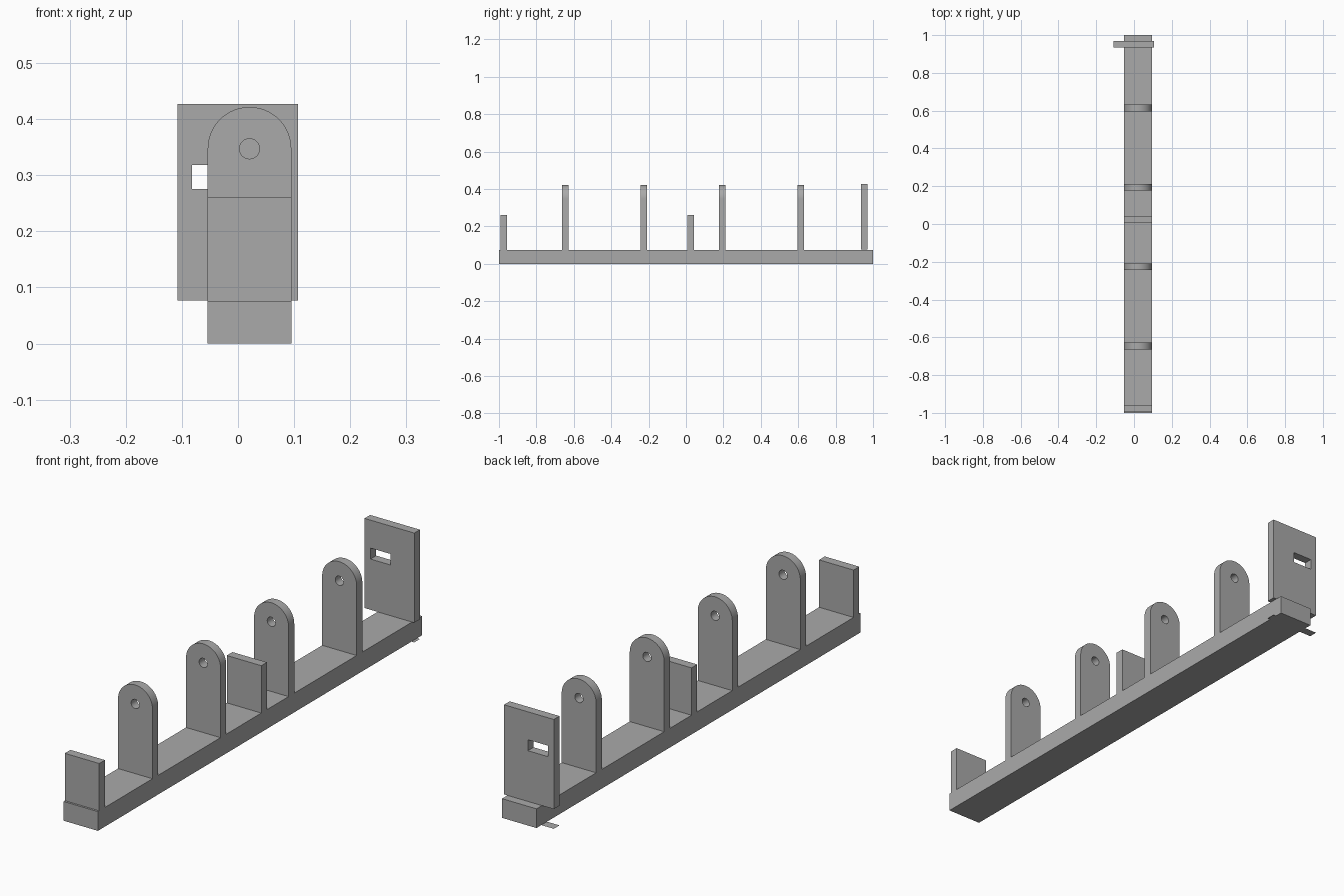
import bpy, bmesh, math

if "Cube" in bpy.data.objects:
    bpy.data.objects.remove(bpy.data.objects["Cube"])

grey = bpy.data.materials.new("plain grey")
grey.diffuse_color = (0.4, 0.4, 0.4, 1)
grey.use_nodes = True
grey.node_tree.nodes["Principled BSDF"].inputs["Base Color"].default_value = grey.diffuse_color

X0, X1 = -0.054, 0.095          # rail sides
XC, R = (X0 + X1) / 2, (X1 - X0) / 2
RAIL_TOP, T = 0.075, 0.035      # rail height, plate thickness


def finish(name, bm):
    bmesh.ops.recalc_face_normals(bm, faces=bm.faces)
    me = bpy.data.meshes.new(name)
    bm.to_mesh(me)
    bm.free()
    me.materials.append(grey)
    ob = bpy.data.objects.new(name, me)
    bpy.context.collection.objects.link(ob)
    return ob


def box(name, x0, x1, y0, y1, z0, z1):
    bm = bmesh.new()
    bmesh.ops.create_cube(bm, size=1)
    for v in bm.verts:
        v.co = ((x0 + x1) / 2 + v.co.x * (x1 - x0),
                (y0 + y1) / 2 + v.co.y * (y1 - y0),
                (z0 + z1) / 2 + v.co.z * (z1 - z0))
    return finish(name, bm)


def holed_plate(name, outer, inner, y0, y1):
    """Extrude an x-z outline with one opening along y."""
    bm = bmesh.new()
    edges = []
    for loop in (outer, inner):
        vs = [bm.verts.new((x, y0, z)) for x, z in loop]
        edges += [bm.edges.new((vs[i - 1], vs[i])) for i in range(len(vs))]
    bmesh.ops.triangle_fill(bm, edges=edges, use_beauty=True)
    ext = bmesh.ops.extrude_face_region(bm, geom=bm.faces[:], use_keep_orig=True)
    moved = [g for g in ext["geom"] if isinstance(g, bmesh.types.BMVert)]
    bmesh.ops.translate(bm, verts=moved, vec=(0, y1 - y0, 0))
    return finish(name, bm)


def rect(x0, x1, z0, z1):
    return [(x0, z0), (x1, z0), (x1, z1), (x0, z1)]


def arc(r, z, a0, a1, n):
    return [(XC + r * math.cos(a0 + (a1 - a0) * i / n),
             z + r * math.sin(a0 + (a1 - a0) * i / n)) for i in range(n + 1)]


# Long base rail
box("base_rail", X0, X1, -1, 1, 0, RAIL_TOP)

# Short square posts
for i, y in enumerate((-0.992, 0.008)):
    box(f"short_post_{i + 1}", X0, X1, y, y + T, RAIL_TOP, 0.26)

# Round-topped brackets with a pin hole
HOLE_Z = 0.347
outline = [(X0, RAIL_TOP), (X1, RAIL_TOP)] + arc(R, HOLE_Z, 0, math.pi, 32)
hole = arc(0.018, HOLE_Z, 0, 2 * math.pi, 24)[:-1]
for i in range(4):
    y = -0.646 + 0.42 * i
    ob = holed_plate(f"round_bracket_{i + 1}", outline, hole, y - T / 2, y + T / 2)
    bpy.context.view_layer.objects.active = ob
    ob.select_set(True)
    bpy.ops.object.shade_smooth_by_angle(angle=math.radians(30))
    ob.select_set(False)

# Wide end panel with a slot
holed_plate("end_panel", rect(-0.108, 0.107, 0.077, 0.427),
            rect(-0.082, 0.004, 0.275, 0.318), 0.935, 0.97)

# Paper-thin sheet under the rail below the end panel
bm = bmesh.new()
bm.faces.new([bm.verts.new((x, y, 0)) for x, y in
              rect(-0.108, 0.107, 0.935, 0.97)])
finish("bottom_sheet", bm)
